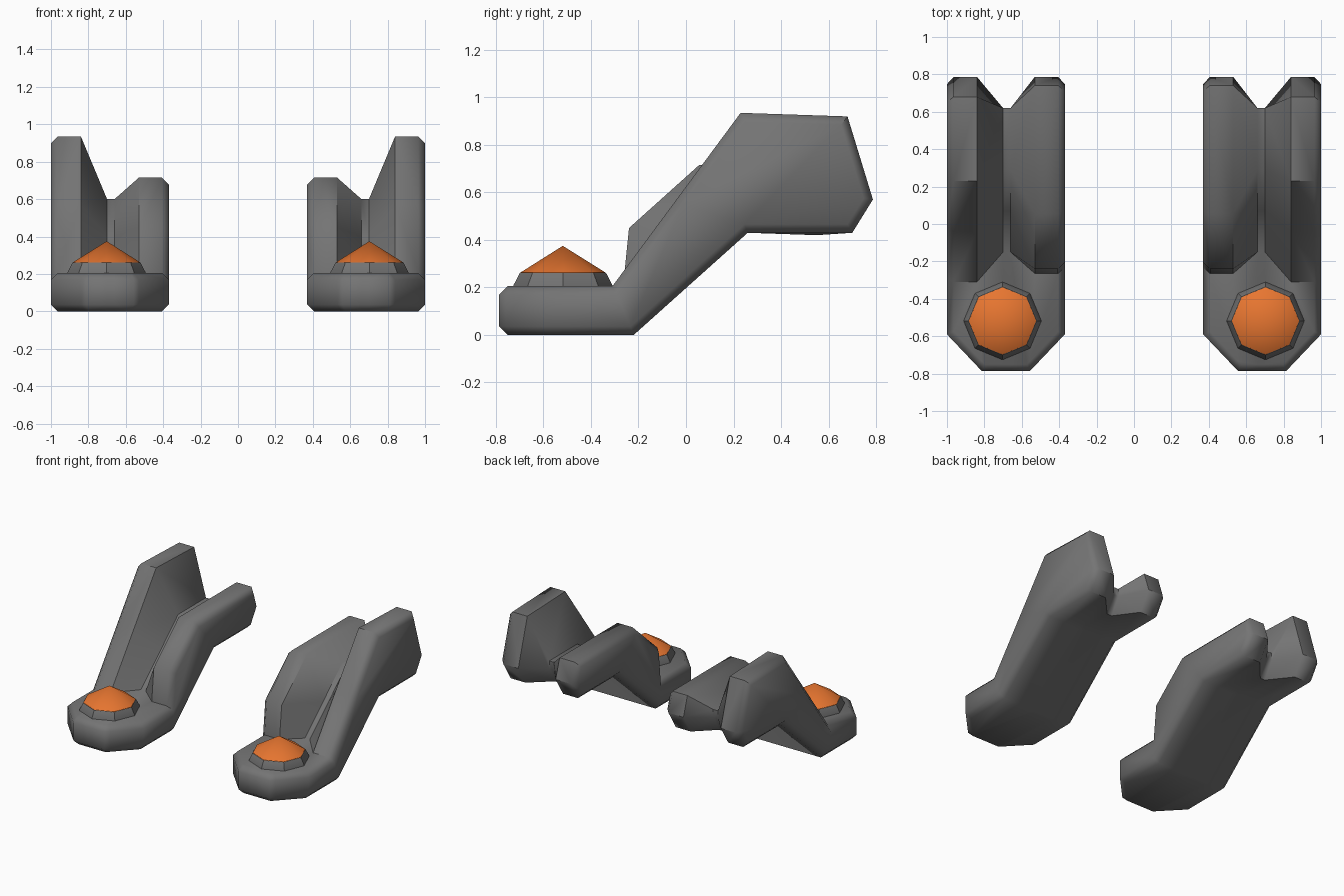
import bpy, bmesh, math
from mathutils import Vector

if "Cube" in bpy.data.objects:
    bpy.data.objects.remove(bpy.data.objects["Cube"])


def material(name, rgb):
    m = bpy.data.materials.new(name)
    m.diffuse_color = (*rgb, 1)
    m.use_nodes = True
    m.node_tree.nodes["Principled BSDF"].inputs["Base Color"].default_value = m.diffuse_color
    return m


GREY = material("dark grey", (0.175, 0.175, 0.175))
ORANGE = material("orange", (0.80, 0.18, 0.03))


def finish(bm, name, mat, angle):
    """Turn a bmesh into a mirrored, angle-smoothed object."""
    bmesh.ops.recalc_face_normals(bm, faces=bm.faces[:])
    me = bpy.data.meshes.new(name)
    bm.to_mesh(me)
    bm.free()
    me.materials.append(mat)
    me.polygons.foreach_set("use_smooth", [True] * len(me.polygons))
    me.set_sharp_from_angle(angle=math.radians(angle))
    ob = bpy.data.objects.new(name, me)
    bpy.context.collection.objects.link(ob)
    ob.modifiers.new("mirror", 'MIRROR').use_mirror_merge = False
    return ob


# --- Foot body: side profiles (y, z) lofted across x ---
FRONT = -0.787
base = [(FRONT, 0), (-0.22, 0), (0.26, 0.43)]
toe = [(FRONT, 0.205)]
low = base + [(0.70, 0.43), (0.787, 0.57), (0.74, 0.715), (0.055, 0.715), (-0.24, 0.45), (-0.265, 0.205)] + toe
mid = base + [(0.55, 0.42), (0.62, 0.54), (0.62, 0.60), (0.29, 0.60), (0.07, 0.40), (-0.15, 0.205)] + toe
high = base + [(0.70, 0.43), (0.787, 0.57), (0.68, 0.92), (0.23, 0.935), (-0.04, 0.57), (-0.31, 0.205)] + toe
sections = [(0.37, low), (0.53, low), (0.66, mid), (0.70, mid), (0.84, high), (1.0, high)]

bm = bmesh.new()
rings = [[bm.verts.new((x, y, z)) for y, z in prof] for x, prof in sections]
n = len(base) + 7
for a, b in zip(rings, rings[1:]):
    for i in range(n):
        j = (i + 1) % n
        bm.faces.new((a[i], a[j], b[j], b[i]))
bm.faces.new(rings[0])
bm.faces.new(rings[-1])
bmesh.ops.recalc_face_normals(bm, faces=bm.faces[:])

# Cut the two toe corners
for x, s in ((0.37, -1), (1.0, 1)):
    res = bmesh.ops.bisect_plane(bm, geom=bm.verts[:] + bm.edges[:] + bm.faces[:],
                                 plane_co=(x, -0.59, 0), plane_no=(s, -0.95, 0), clear_outer=True)
    cut = [e for e in res["geom_cut"] if isinstance(e, bmesh.types.BMEdge)]
    bmesh.ops.edgeloop_fill(bm, edges=cut)
bmesh.ops.recalc_face_normals(bm, faces=bm.faces[:])
bm.normal_update()


# Chamfer the rim of the outside walls
def is_wall(f):
    if abs(f.normal.z) > 0.01:
        return False
    return abs(f.normal.x) > 0.6 or (f.normal.y < -0.6 and max(v.co.z for v in f.verts) < 0.21)


def on_rim(e):
    if len(e.link_faces) != 2 or is_wall(e.link_faces[0]) == is_wall(e.link_faces[1]):
        return False
    return True


rim = [e for e in bm.edges if on_rim(e)]
bmesh.ops.bevel(bm, geom=rim, offset=0.036, offset_type='OFFSET', segments=1,
                affect='EDGES', clamp_overlap=True)
finish(bm, "foot_body", GREY, 46)


# --- Eight-sided button on each toe ---
def turned(name, mat, levels, angle):
    bm = bmesh.new()
    rings = []
    for r, z in levels:
        rings.append([bm.verts.new((0.703 + r * math.cos(k * math.pi / 4),
                                    -0.518 + r * math.sin(k * math.pi / 4), z)) for k in range(8)])
    for a, b in zip(rings, rings[1:]):
        for k in range(8):
            bm.faces.new((a[k], a[(k + 1) % 8], b[(k + 1) % 8], b[k]))
    bm.faces.new(rings[0])
    bm.faces.new(rings[-1])
    if name == "button_cap":
        bmesh.ops.remove_doubles(bm, verts=rings[-1], dist=0.01)
    return finish(bm, name, mat, angle)


turned("button_collar", GREY, [(0.208, 0.19), (0.208, 0.21), (0.182, 0.26)], 40)
turned("button_cap", ORANGE, [(0.181, 0.25), (0.180, 0.262), (0.001, 0.375)], 46)
